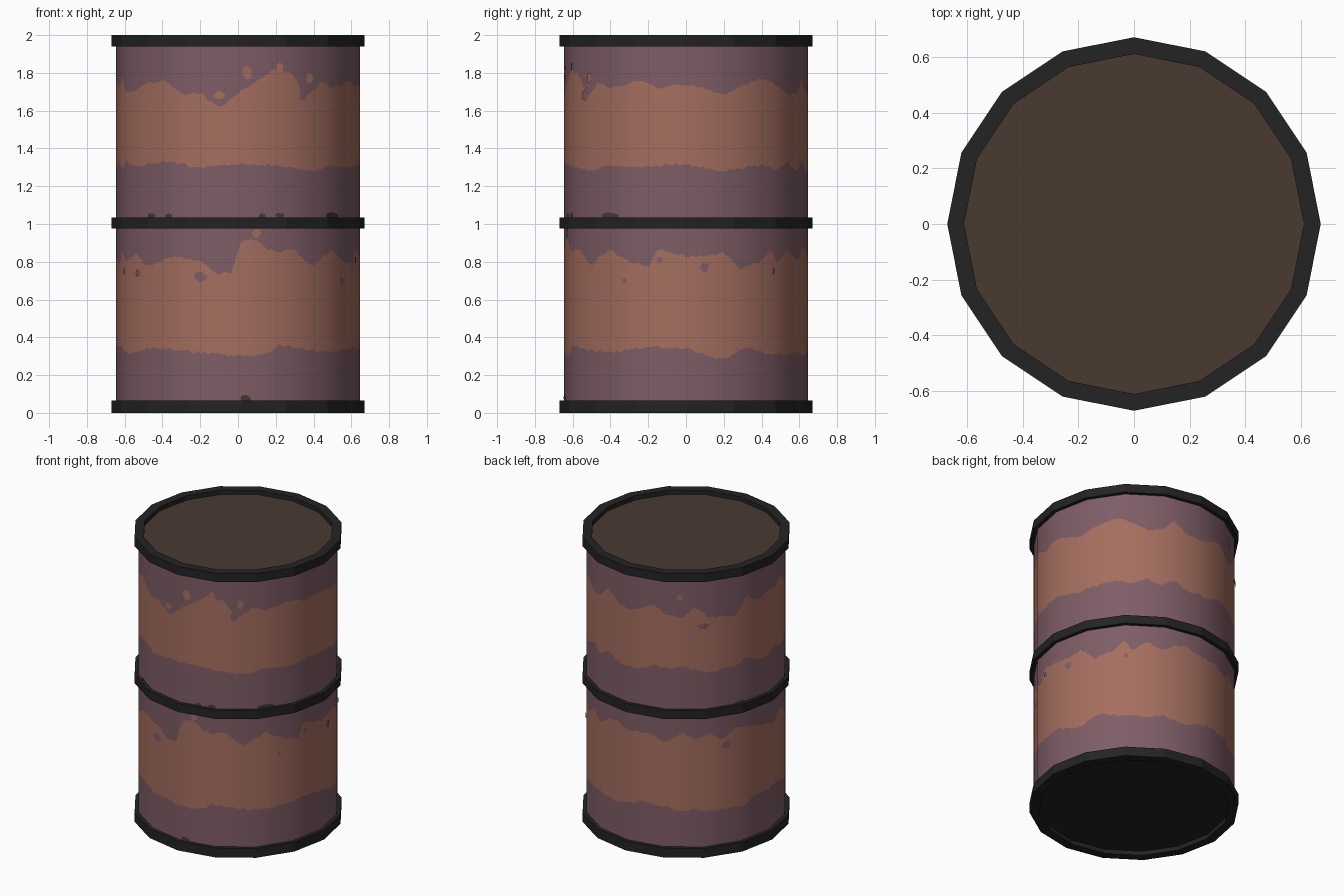
import bpy, bmesh, math, random
from mathutils import Vector

if "Cube" in bpy.data.objects:
    bpy.data.objects.remove(bpy.data.objects["Cube"])

random.seed(4)
SIDES, R, SUB = 16, 0.645, 14
FACET = 2 * R * math.sin(math.pi / SIDES)


def material(name, rgb):
    m = bpy.data.materials.new(name)
    m.diffuse_color = (*rgb, 1)
    m.use_nodes = True
    m.node_tree.nodes["Principled BSDF"].inputs["Base Color"].default_value = m.diffuse_color
    return m


PURPLE = material("faded purple paint", (0.209, 0.109, 0.133))
RUST = material("rust orange", (0.376, 0.156, 0.115))
BLACK = material("black rim", (0.017, 0.017, 0.017))
BROWN = material("dark brown lid", (0.066, 0.042, 0.031))


def make_object(name, verts, faces, mats):
    me = bpy.data.meshes.new(name)
    me.from_pydata(verts, [], faces)
    for m in mats:
        me.materials.append(m)
    ob = bpy.data.objects.new(name, me)
    bpy.context.collection.objects.link(ob)
    return ob


def on_wall(t, z, lift=0.0):
    """Point on the 16-sided wall; t counts facets counter-clockwise from +x."""
    i = math.floor(t)
    a, b = (2 * math.pi * k / SIDES for k in (i, i + 1))
    p = Vector((math.cos(a), math.sin(a), 0)).lerp(Vector((math.cos(b), math.sin(b), 0)), t - i)
    return Vector((p.x * (R + lift), p.y * (R + lift), z))


def front_t(x):
    return (-math.acos(x / R) % (2 * math.pi)) / (2 * math.pi) * SIDES


def right_t(y):
    return (math.asin(y / R) % (2 * math.pi)) / (2 * math.pi) * SIDES


# Ragged edge of a rust band: read-off keys on front and right, seeded elsewhere
def ragged(front, right, mid, amp):
    keys = [(front_t(x), z) for x, z in front] + [(right_t(y), z) for y, z in right]
    keys += [(2.2 + k * 0.36, mid + random.uniform(-amp, amp)) for k in range(22)]
    keys.sort()
    keys = [(keys[-1][0] - SIDES, keys[-1][1])] + keys + [(keys[0][0] + SIDES, keys[0][1])]
    out = []
    for c in range(SIDES * SUB):
        t = c / SUB
        for (t0, z0), (t1, z1) in zip(keys, keys[1:]):
            if t0 <= t <= t1:
                z = z0 + (z1 - z0) * (t - t0) / max(t1 - t0, 1e-6)
                break
        out.append(z + random.uniform(-0.008, 0.008))
    return out


low_bottom = ragged([(-.4, .34), (-.2, .32), (0, .3), (.15, .31), (.22, .36), (.4, .33)],
                    [(-.4, .32), (-.2, .35), (0, .34), (.2, .28), (.33, .35), (.45, .31)], .33, .03)
low_top = ragged([(-.44, .79), (-.35, .83), (-.2, .80), (-.11, .73), (-.03, .75), (.01, .90), (.08, .93),
                  (.15, .87), (.2, .85), (.3, .87), (.4, .77), (.45, .83)],
                 [(-.4, .86), (-.35, .82), (-.2, .77), (-.15, .87), (0, .83), (.1, .83),
                  (.2, .85), (.3, .76), (.4, .80), (.45, .86)], .82, .06)
high_bottom = ragged([(-.4, 1.33), (-.2, 1.30), (0, 1.32), (.2, 1.31), (.4, 1.28)],
                     [(-.4, 1.31), (-.2, 1.30), (-.08, 1.32), (.1, 1.30), (.2, 1.28), (.4, 1.31)], 1.31, .03)
high_top = ragged([(-.4, 1.76), (-.3, 1.69), (-.2, 1.69), (-.1, 1.61), (0, 1.69), (.1, 1.76), (.2, 1.82),
                   (.3, 1.79), (.36, 1.67), (.45, 1.75)],
                  [(-.4, 1.72), (-.25, 1.76), (-.15, 1.72), (0, 1.74), (.2, 1.69), (.4, 1.77)], 1.72, .06)

# Drum wall: columns of faces, cut along the ragged edges
cols = SIDES * SUB
rows = [[0.03] * cols, low_bottom, low_top, [1.0] * cols, high_bottom, high_top, [1.97] * cols]
verts = [on_wall(c / SUB, row[c]) for row in rows for c in range(cols)]
faces = [(r * cols + c, r * cols + (c + 1) % cols, (r + 1) * cols + (c + 1) % cols, (r + 1) * cols + c)
         for r in range(len(rows) - 1) for c in range(cols)]
wall = make_object("drum_wall", verts, faces, [PURPLE, RUST])
for p in wall.data.polygons:
    p.material_index = 1 if p.index // cols in (1, 4) else 0
    p.use_smooth = True
wall.data.normals_split_custom_set_from_vertices(
    [Vector((v.co.x, v.co.y, 0)).normalized() for v in wall.data.vertices])


# Rims: square-section hoops
def hoop(name, z0, z1, r_in, r_out):
    prof = [(r_in, z0), (r_out, z0), (r_out, z1), (r_in, z1)]
    vs, fs = [], []
    for i in range(SIDES):
        a = 2 * math.pi * i / SIDES
        vs += [(r * math.cos(a), r * math.sin(a), z) for r, z in prof]
        j = (i + 1) % SIDES
        fs += [(i * 4 + k, j * 4 + k, j * 4 + (k + 1) % 4, i * 4 + (k + 1) % 4) for k in range(4)]
    make_object(name, vs, fs, [BLACK])


hoop("bottom_rim", 0.0, 0.065, 0.61, 0.67)
hoop("middle_rim", 0.975, 1.035, 0.63, 0.67)
hoop("top_rim", 1.94, 2.0, 0.61, 0.67)


# Recessed lid and base
def disc(name, z, mat, up):
    vs = [(0.62 * math.cos(2 * math.pi * i / SIDES), 0.62 * math.sin(2 * math.pi * i / SIDES), z)
          for i in range(SIDES)]
    order = range(SIDES) if up else range(SIDES - 1, -1, -1)
    make_object(name, vs, [tuple(order)], [mat])


disc("lid", 1.97, BROWN, True)
disc("base", 0.03, BLACK, False)


# Loose paint flecks: thin irregular plates on the wall
def flecks(name, mat, spots):
    vs, fs = [], []
    for t, z, w, h in spots:
        s, n = len(vs), 10
        vs.append(on_wall(t, z, 0.005))
        for k in range(n):
            a, q = 2 * math.pi * k / n, random.uniform(0.8, 1.15)
            vs.append(on_wall(t + q * w * math.cos(a) / FACET, z + q * h * math.sin(a), 0.005))
        fs += [(s, s + 1 + k, s + 1 + (k + 1) % n) for k in range(n)]
    make_object(name, vs, fs, [mat])


flecks("purple_flecks", PURPLE,
       [(front_t(-.2), .72, .035, .03), (front_t(-.6), .75, .02, .02), (front_t(.35), 1.68, .025, .03),
        (right_t(-.33), .70, .012, .016), (right_t(-.14), .81, .016, .016), (right_t(.1), .77, .025, .025),
        (right_t(.46), .75, .012, .016), (6.0, 1.62, .04, .02), (6.6, .76, .03, .03), (9.5, .74, .02, .02)])
flecks("rust_flecks", RUST,
       [(front_t(-.1), 1.68, .03, .022), (front_t(.05), 1.8, .025, .035), (front_t(.1), .95, .025, .025),
        (front_t(.22), 1.83, .02, .02), (right_t(-.52), 1.77, .02, .03), (5.4, 1.82, .02, .025)])
flecks("brown_flecks", BROWN,
       [(front_t(-.37), 1.042, .025, .014), (front_t(.13), 1.042, .02, .014), (front_t(.22), 1.045, .025, .014),
        (front_t(.5), 1.045, .05, .014), (front_t(.04), .075, .03, .02), (right_t(-.4), 1.045, .06, .015),
        (7.0, 1.042, .04, .014), (10.0, 1.042, .03, .014)])
